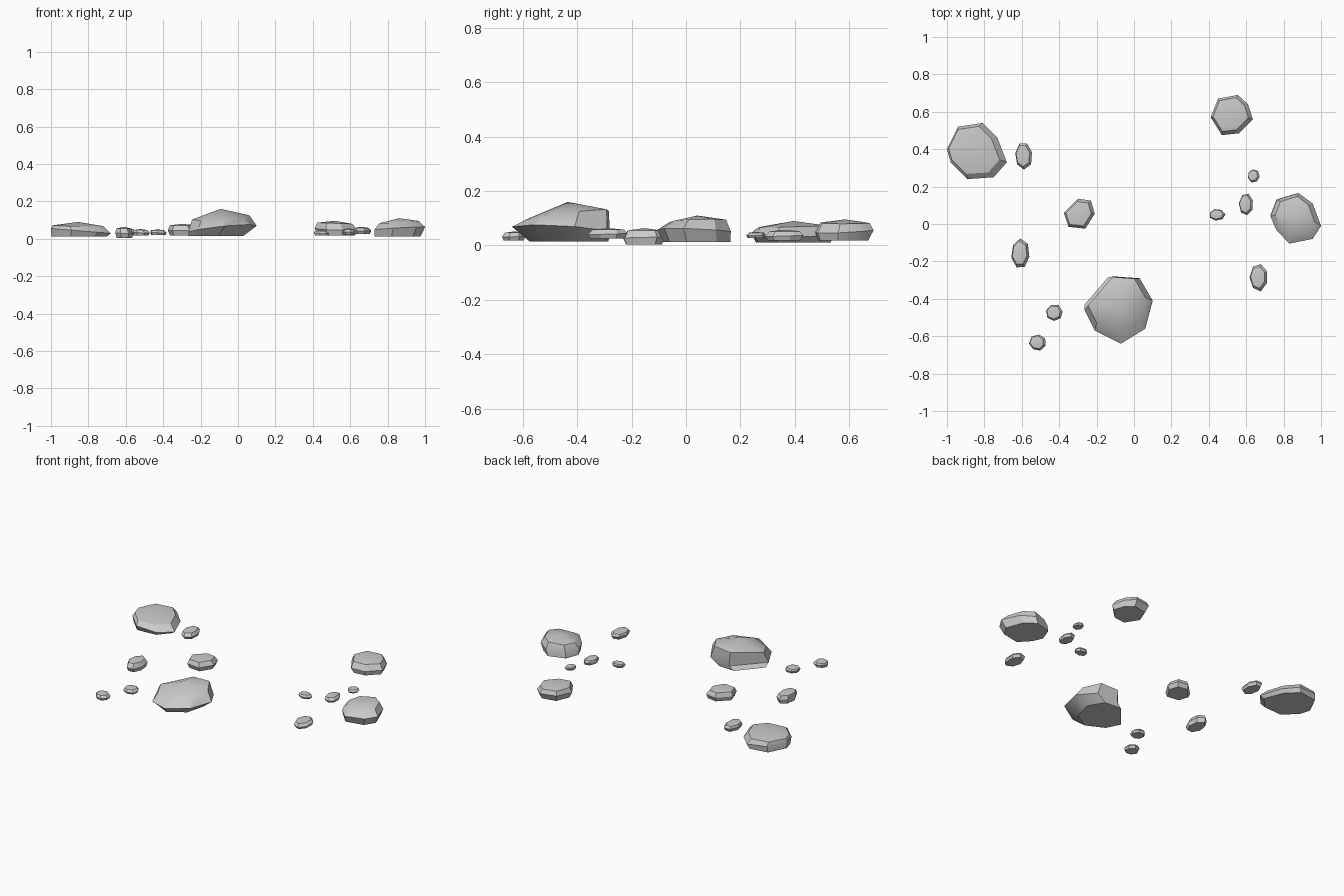
import bpy, math, random

if "Cube" in bpy.data.objects:
    bpy.data.objects.remove(bpy.data.objects["Cube"])

random.seed(4)


def stone(name, outline, base, mid, shoulder, apex):
    """Faceted pebble. outline = widest ring; base and shoulder = (z, scale, shift x, shift y, tilt x, tilt y);
    mid = (z, tilt x, tilt y); apex = top height."""
    n = len(outline)
    xs, ys = zip(*outline)
    cx, cy = (min(xs) + max(xs)) / 2, (min(ys) + max(ys)) / 2

    def ring(z, s, dx, dy, tx, ty):
        return [(cx + dx + (x - cx) * s, cy + dy + (y - cy) * s,
                 max(0, z + tx * (x - cx) + ty * (y - cy))) for x, y in outline]

    z, tx, ty = mid
    verts = ring(*base) + ring(z, 1, 0, 0, tx, ty) + ring(*shoulder)
    verts.append((cx + shoulder[2], cy + shoulder[3], apex))
    faces = [tuple(reversed(range(n)))]
    for i in range(n):
        j = (i + 1) % n
        for r in (0, n):
            faces.append((r + i, r + j, r + n + j, r + n + i))
        faces.append((2 * n + i, 2 * n + j, 3 * n))
    me = bpy.data.meshes.new(name)
    me.from_pydata(verts, [], faces)
    ob = bpy.data.objects.new(name, me)
    bpy.context.collection.objects.link(ob)
    bpy.ops.object.select_all(action='DESELECT')
    ob.select_set(True)
    bpy.context.view_layer.objects.active = ob
    bpy.ops.object.shade_smooth_by_angle(angle=math.radians(30))


def pebble_outline(x, y, rx, ry, sides, turn):
    pts = []
    for i in range(sides):
        a = math.radians(turn) + math.tau * i / sides
        k = random.uniform(0.96, 1.06)
        pts.append((x + rx * k * math.cos(a), y + ry * k * math.sin(a)))
    return pts


# large stones (outlines counter-clockwise from above)
stone("stone_front_large",
      [(-.265, -.46), (-.21, -.57), (-.07, -.64), (.06, -.56), (.10, -.41), (.03, -.29), (-.11, -.28)],
      (.014, .8, -.035, .03, 0, 0), (.055, .1, -.07),
      (.112, .84, -.01, .025, .05, .09), .16)
stone("stone_back_left",
      [(-1.0, .40), (-.98, .33), (-.89, .24), (-.75, .25), (-.68, .33), (-.73, .46), (-.81, .54), (-.94, .52)],
      (.011, .92, -.01, .005, 0, 0), (.042, -.08, 0),
      (.07, .85, -.015, .005, -.01, .02), .09)
stone("stone_right",
      [(.73, .04), (.76, -.03), (.83, -.105), (.955, -.08), (1.0, -.01), (.955, .11), (.88, .165), (.765, .13)],
      (.012, .91, -.012, .01, 0, 0), (.055, .05, -.03),
      (.09, .78, -.004, .012, .05, .03), .11)
stone("stone_back_right",
      [(.41, .57), (.47, .475), (.56, .485), (.635, .56), (.61, .64), (.555, .69), (.45, .67)],
      (.018, .86, .004, -.005, 0, 0), (.052, -.04, .05),
      (.083, .84, -.005, .003, -.03, 0), .096)
stone("stone_centre",
      [(-.375, .06), (-.35, -.015), (-.26, -.025), (-.21, .055), (-.23, .125), (-.30, .135)],
      (.018, .86, 0, 0, 0, 0), (.045, 0, 0),
      (.072, .82, -.004, 0, 0, 0), .08)

# small pebbles: x, y, half width, half depth, bottom z, top z, sides, turn
pebbles = [
    (-.59, .365, .047, .074, .018, .058, 7, 15),
    (-.607, -.16, .050, .080, .004, .064, 7, 40),
    (-.425, -.475, .045, .044, .020, .050, 7, 10),
    (-.515, -.635, .045, .043, .018, .052, 7, 30),
    (.445, .05, .043, .031, .018, .045, 7, 5),
    (.600, .105, .038, .058, .022, .056, 7, 20),
    (.640, .257, .033, .036, .028, .050, 7, 45),
    (.667, -.285, .049, .073, .026, .064, 7, 25),
]
for i, (x, y, rx, ry, z0, z1, sides, turn) in enumerate(pebbles):
    h = z1 - z0
    stone(f"pebble_{i + 1}", pebble_outline(x, y, rx, ry, sides, turn),
          (z0, .85, 0, 0, 0, 0), (z0 + .45 * h, -.03, .03),
          (z0 + .85 * h, .8, -.004, .002, 0, 0), z1)
